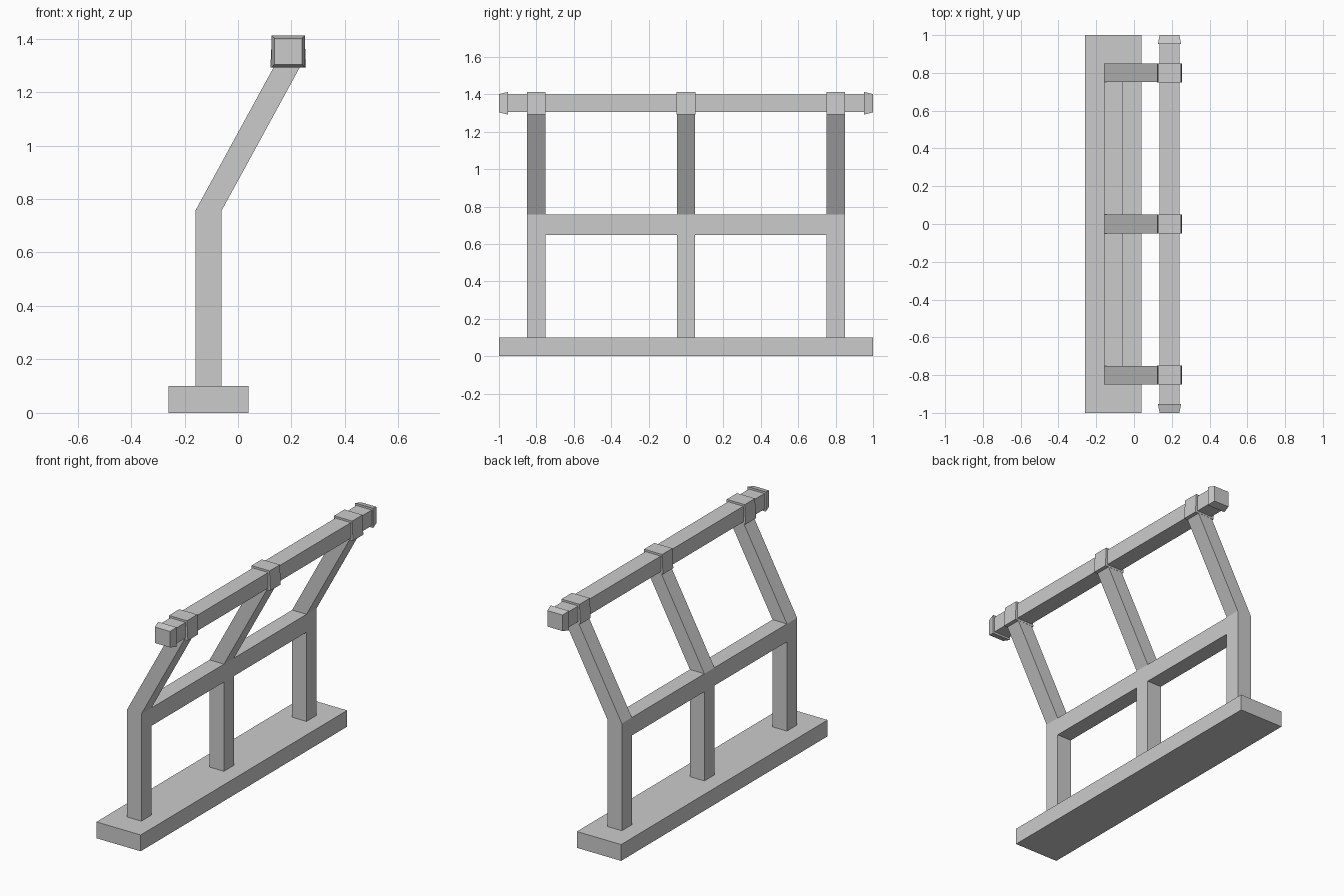
import bpy

if "Cube" in bpy.data.objects:
    bpy.data.objects.remove(bpy.data.objects["Cube"])

RAIL_X, RAIL_Z = 0.188, 1.352


def loft(name, rings):
    """Closed solid skinned through a list of matching four-point rings."""
    n = len(rings[0])
    verts = [p for r in rings for p in r]
    faces = [tuple(range(n)), tuple(range(len(verts) - n, len(verts)))]
    for k in range(len(rings) - 1):
        a, b = k * n, (k + 1) * n
        for i in range(n):
            j = (i + 1) % n
            faces.append((a + i, a + j, b + j, b + i))
    mesh = bpy.data.meshes.new(name)
    mesh.from_pydata(verts, [], faces)
    import bmesh
    bm = bmesh.new()
    bm.from_mesh(mesh)
    bmesh.ops.recalc_face_normals(bm, faces=bm.faces)
    bm.to_mesh(mesh)
    bm.free()
    obj = bpy.data.objects.new(name, mesh)
    bpy.context.collection.objects.link(obj)
    return obj


def flat_ring(x, y, z, hx, hy):
    return [(x - hx, y - hy, z), (x + hx, y - hy, z),
            (x + hx, y + hy, z), (x - hx, y + hy, z)]


def upright_ring(x, y, z, hx, hz):
    return [(x - hx, y, z - hz), (x + hx, y, z - hz),
            (x + hx, y, z + hz), (x - hx, y, z + hz)]


# Base plank
loft("base", [flat_ring(-0.11, 0, 0, 0.15, 1.0), flat_ring(-0.11, 0, 0.10, 0.15, 1.0)])

# Bent posts, each with a slightly tapered collar around the rail
for label, y in (("front", -0.8), ("middle", 0.0), ("back", 0.8)):
    loft(label + "_post", [flat_ring(-0.11, y, 0.10, 0.049, 0.049),
                           flat_ring(-0.11, y, 0.757, 0.049, 0.049),
                           flat_ring(0.182, y, 1.292, 0.049, 0.049)])
    loft(label + "_collar", [flat_ring(RAIL_X, y, 1.292, 0.067, 0.05),
                             flat_ring(RAIL_X, y, 1.412, 0.061, 0.05)])

# Handrail
loft("handrail", [upright_ring(RAIL_X, s * 0.96, RAIL_Z, 0.052, 0.048) for s in (-1, 1)])

for label, s in (("front", -1), ("back", 1)):
    # Cross beams between the posts
    loft(label + "_cross_beam", [upright_ring(-0.11, s * y, 0.702, 0.049, 0.055)
                                 for y in (0.049, 0.751)])
    # Flared rail end caps
    loft(label + "_end_cap", [upright_ring(RAIL_X, s * 0.953, RAIL_Z, 0.062, 0.06),
                              upright_ring(RAIL_X, s * 1.0, RAIL_Z, 0.052, 0.049)])
